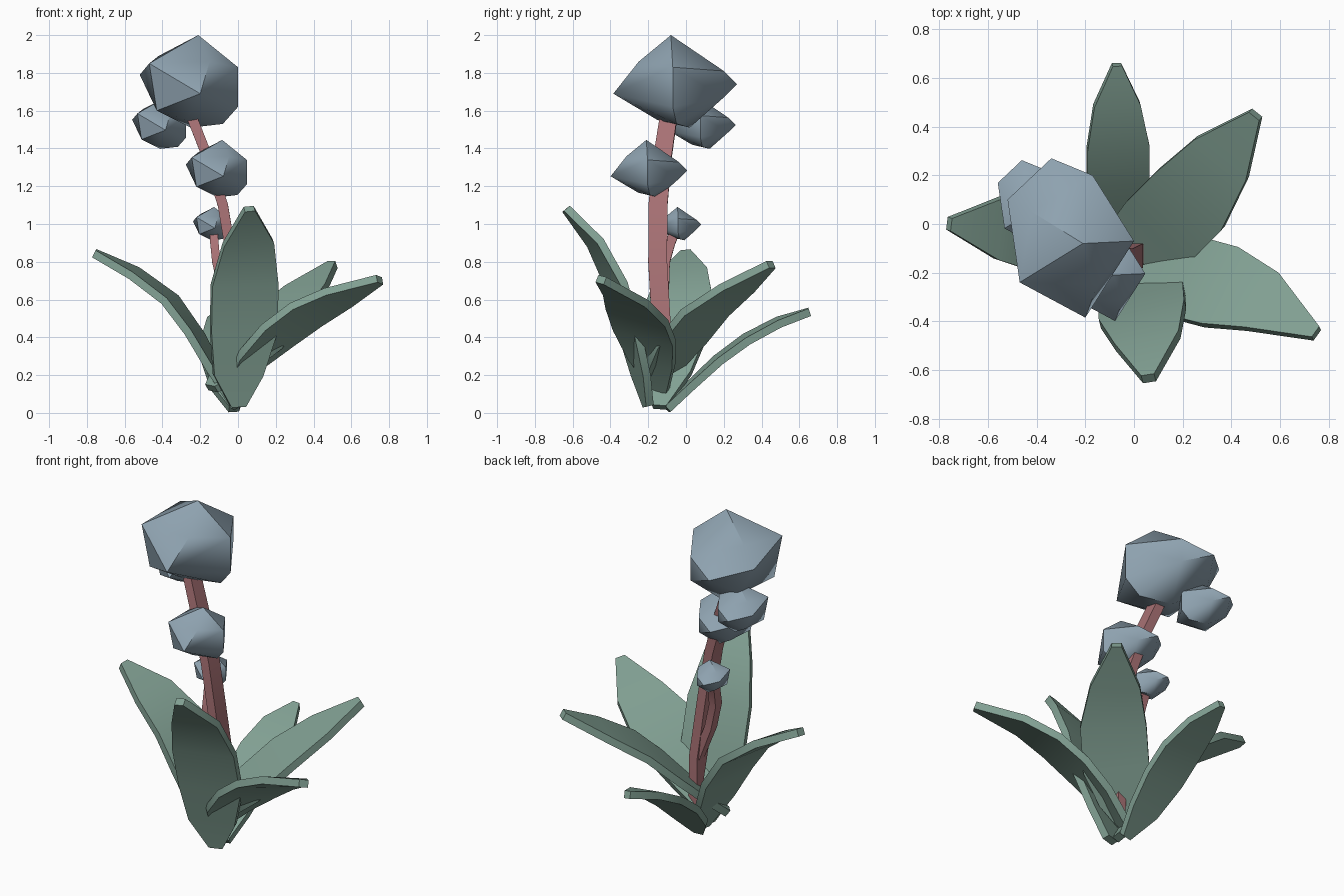
import bpy, bmesh, math
from mathutils import Vector

if "Cube" in bpy.data.objects:
    bpy.data.objects.remove(bpy.data.objects["Cube"])


def material(name, rgb):
    m = bpy.data.materials.new(name)
    m.diffuse_color = (*rgb, 1)
    m.use_nodes = True
    m.node_tree.nodes["Principled BSDF"].inputs["Base Color"].default_value = m.diffuse_color
    return m


GREEN = material("leaf_green", (0.22, 0.35, 0.29))
RED = material("stem_red", (0.40, 0.17, 0.18))
BLUE = material("bud_blue", (0.27, 0.36, 0.43))


def finish(bm, name, mat, angle):
    bmesh.ops.recalc_face_normals(bm, faces=bm.faces[:])
    me = bpy.data.meshes.new(name)
    bm.to_mesh(me)
    bm.free()
    ob = bpy.data.objects.new(name, me)
    bpy.context.collection.objects.link(ob)
    me.materials.append(mat)
    bpy.ops.object.select_all(action='DESELECT')
    ob.select_set(True)
    bpy.context.view_layer.objects.active = ob
    bpy.ops.object.shade_smooth_by_angle(angle=math.radians(angle))
    return ob


def strip(name, spine, widths, thick, side, mat):
    """Rectangular section swept along a spine; widths and thick are half sizes."""
    pts = [Vector(p) for p in spine]
    side = Vector(side)
    bm = bmesh.new()
    rings = []
    for i, p in enumerate(pts):
        t = (pts[min(i + 1, len(pts) - 1)] - pts[max(i - 1, 0)]).normalized()
        s = (side - t * side.dot(t)).normalized()
        n = t.cross(s)
        w, h = widths[i], thick
        rings.append([bm.verts.new(p + s * a * w + n * b * h)
                      for a, b in ((-1, -1), (1, -1), (1, 1), (-1, 1))])
    for r, q in zip(rings, rings[1:]):
        for k in range(4):
            bm.faces.new((r[k], r[(k + 1) % 4], q[(k + 1) % 4], q[k]))
    bm.faces.new(rings[0])
    bm.faces.new(rings[-1])
    return finish(bm, name, mat, 35)


# Leaves: spine from base to tip, maximum half width, width direction
LEAF = (0.22, 0.74, 1.0, 1.0, 0.75, 0.15)
leaves = {
    "leaf_front": ([(0, -.2, .035), (0, -.24, .2), (.03, -.3, .43), (.035, -.37, .68),
                    (.055, -.48, .9), (.06, -.635, 1.08)], .18, (1, .25, 0)),
    "leaf_front_right": ([(-.05, -.13, .12), (.06, -.18, .27), (.21, -.22, .41), (.36, -.26, .52),
                          (.53, -.32, .61), (.75, -.45, .705)], .18, (.35, 1, -.35)),
    "leaf_back_right": ([(-.14, -.19, .13), (-.02, -.11, .25), (.1, -.03, .37), (.23, .1, .53),
                         (.36, .27, .66), (.5, .45, .785)], .18, (.75, -.65, 0)),
    "leaf_back": ([(-.02, -.1, .02), (-.05, .02, .14), (-.065, .17, .28), (-.065, .32, .39),
                   (-.07, .49, .48), (-.07, .655, .535)], .128, (1, 0, -.12)),
    "leaf_left": ([(-.01, -.14, .03), (-.12, -.1, .22), (-.23, -.06, .42), (-.36, -.03, .6),
                   (-.55, -.015, .74), (-.76, 0, .845)], .175, (.1, 1, .12)),
}
for name, (spine, w, side) in leaves.items():
    strip(name, spine, [w * f for f in LEAF], 0.021, side, GREEN)

# Main stem and the small side branch
strip("stem", [(.015, -.1, .17), (.01, -.13, .45), (-.03, -.15, .8), (-.08, -.148, 1.1),
               (-.16, -.125, 1.35), (-.25, -.09, 1.58)],
      [.015, .05, .05, .05, .048, .045], 0.027, (0, 1, 0), RED)
strip("side_branch", [(.0, -.12, .45), (-.08, -.12, .65), (-.115, -.115, .8),
                      (-.125, -.085, .9), (-.13, -.045, .98)],
      [.025, .03, .03, .028, .02], 0.022, (0, 1, 0), RED)

# Faceted bud outline points, relative to the bud centre
BUD = [(.01, 0, .25), (.22, .01, .08), (.22, .01, -.13), (.05, .28, .06), (.05, .28, -.08),
       (.02, -.305, -.06), (.07, -.17, .11), (-.25, -.16, .10), (-.21, -.14, -.15),
       (-.05, -.07, -.2), (.14, .03, -.22), (-.03, .10, -.24), (-.30, .18, .04),
       (-.12, .35, -.01), (-.21, .18, -.13), (-.20, .13, .14)]


def bud(name, centre, scale):
    bm = bmesh.new()
    for p in BUD:
        bm.verts.new(Vector(centre) + Vector(p) * scale)
    r = bmesh.ops.convex_hull(bm, input=bm.verts[:])
    junk = {v for v in r["geom_interior"] + r["geom_unused"]
            if isinstance(v, bmesh.types.BMVert)}
    bmesh.ops.delete(bm, geom=list(junk), context='VERTS')
    return finish(bm, name, BLUE, 42)


bud("bud_top", (-.22, -.08, 1.75), 1.0)
bud("bud_back", (-.395, .07, 1.53), .55)
bud("bud_front", (-.09, -.21, 1.29), .62)
bud("bud_small", (-.13, -.045, 1.0), .36)
